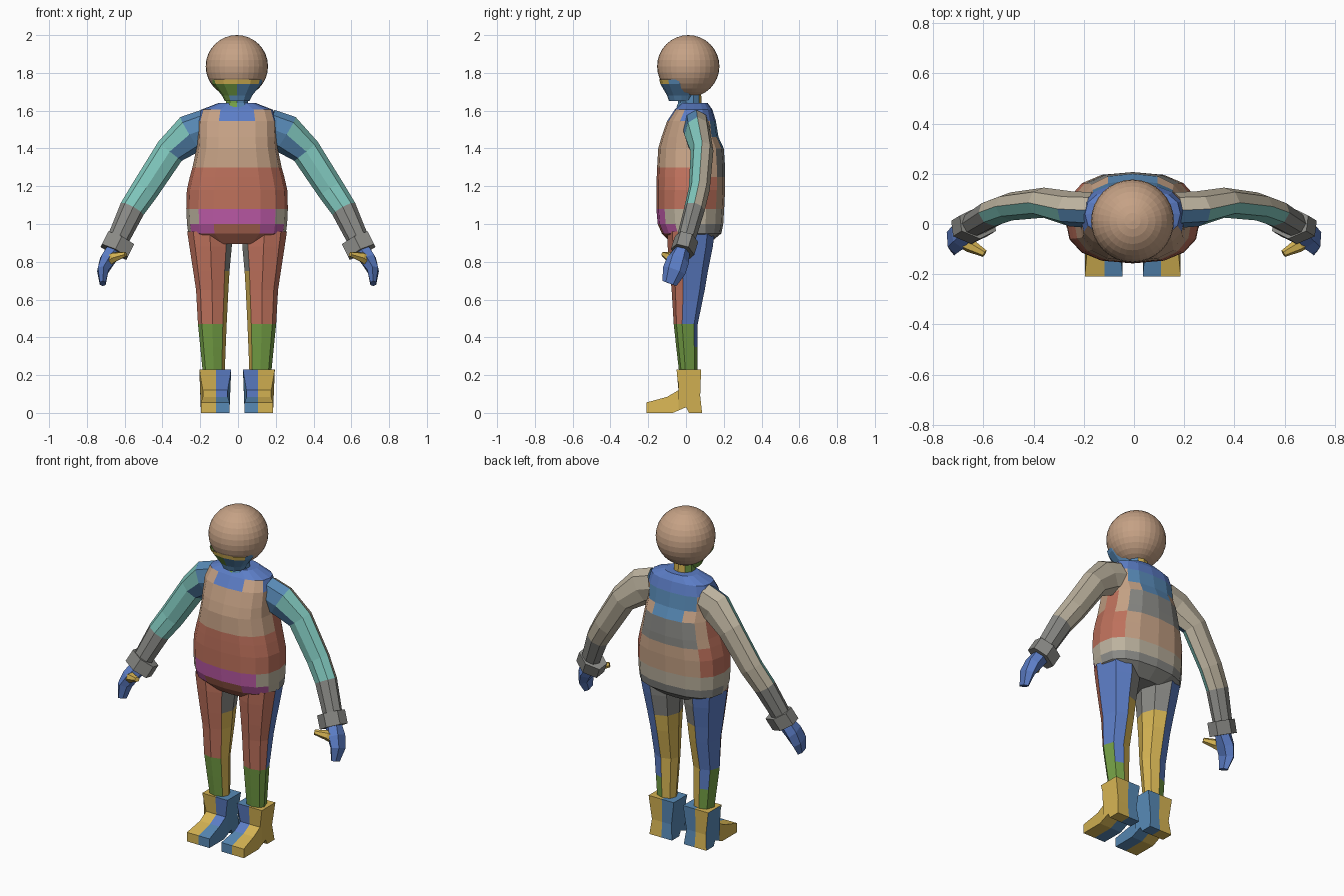
import bpy, bmesh, math
from mathutils import Vector, Matrix

if "Cube" in bpy.data.objects:
    bpy.data.objects.remove(bpy.data.objects["Cube"])

# ---------- colours ----------
SRGB = {"tan": (196, 160, 132), "royal_blue": (92, 124, 196), "steel_blue": (88, 136, 180),
        "teal": (126, 196, 186), "beige": (186, 176, 156), "grey": (136, 136, 132),
        "terracotta": (188, 112, 92), "magenta": (190, 92, 168), "green": (114, 156, 70),
        "yellow": (212, 178, 84)}
for name, rgb in SRGB.items():
    m = bpy.data.materials.new(name)
    m.diffuse_color = tuple((v / 255) ** 2.2 for v in rgb) + (1,)
    m.use_nodes = True
    m.node_tree.nodes["Principled BSDF"].inputs["Base Color"].default_value = m.diffuse_color


def finish(name, bm, rule):
    """Colour faces with rule(centre, normal) and make the object."""
    bm.normal_update()
    used = []
    for f in bm.faces:
        c = rule(f.calc_center_median(), f.normal)
        if c not in used:
            used.append(c)
        f.material_index = used.index(c)
    me = bpy.data.meshes.new(name)
    bm.to_mesh(me)
    bm.free()
    for c in used:
        me.materials.append(bpy.data.materials[c])
    ob = bpy.data.objects.new(name, me)
    bpy.context.collection.objects.link(ob)
    return ob


def loft(name, rings, rule, caps=(True, True), cut_y=None):
    """Skin a row of rings; caps says which ends stay closed."""
    bm = bmesh.new()
    vs = [[bm.verts.new(p) for p in r] for r in rings]
    n = len(vs[0])
    for a, b in zip(vs, vs[1:]):
        for i in range(n):
            j = (i + 1) % n
            bm.faces.new((a[i], a[j], b[j], b[i]))
    ends = [bm.faces.new(vs[0]), bm.faces.new(vs[-1])]
    bmesh.ops.recalc_face_normals(bm, faces=bm.faces)
    hidden = [f for f, keep in zip(ends, caps) if not keep]
    bmesh.ops.delete(bm, geom=hidden, context='FACES_ONLY')
    if cut_y is not None:
        bmesh.ops.bisect_plane(bm, geom=bm.verts[:] + bm.edges[:] + bm.faces[:],
                               plane_co=(0, cut_y, 0), plane_no=(0, 1, 0))
    return finish(name, bm, rule)


def flat_ring(cx, z, rx, yf, yb, n=8, power=1.0, off=0.0, lean=0.0):
    """Horizontal ring, front at yf and back at yb; lean moves the sides forward."""
    cy, ry, pts = (yf + yb) / 2, (yb - yf) / 2, []
    for i in range(n):
        a = 2 * math.pi * (i + off) / n
        c, s = math.cos(a), math.sin(a)
        pts.append((cx + rx * math.copysign(abs(c) ** power, c),
                    cy + ry * math.copysign(abs(s) ** power, s) - lean * max(c, 0) ** 6, z))
    return pts


def limb_rings(path, s, n=6, off=0.5):
    """Rings across a path of (x, y, z, in-plane radius, depth radius)."""
    P = [Vector(p[:3]) for p in path]
    out = []
    for i, p in enumerate(path):
        t = (P[min(i + 1, len(P) - 1)] - P[max(i - 1, 0)]).normalized()
        u = Vector((-t.z, 0, t.x)).normalized()      # outward and up
        w = t.cross(u)
        ring = []
        for k in range(n):
            a = 2 * math.pi * (k + off) / n
            q = P[i] + u * math.cos(a) * p[3] + w * math.sin(a) * p[4]
            ring.append((q.x * s, q.y, q.z))
        out.append(ring)
    return out


X0 = -0.005   # the body sits slightly off the centre line

# ---------- head ----------
bm = bmesh.new()
bmesh.ops.create_uvsphere(bm, u_segments=32, v_segments=16, radius=0.165,
                          matrix=Matrix.Translation((-0.006, 0.012, 1.835)))
finish("head", bm, lambda c, n: "tan")

# ---------- jaw and neck ----------
def jaw_rule(c, n):
    if c.z > 1.742 and n.y < -0.6:
        return "yellow"
    return "green" if c.x < X0 - 0.02 else "steel_blue"

loft("jaw", [flat_ring(X0, z, rx, yf, yb, 12, 0.9) for z, rx, yf, yb in (
    (1.65, 0.065, -0.09, 0.04), (1.68, 0.08, -0.10, 0.05),
    (1.742, 0.13, -0.136, 0.06), (1.765, 0.137, -0.142, 0.07))], jaw_rule, (True, False))

def neck_rule(c, n):
    if c.y > 0.06:
        return "yellow"
    return "green" if c.x < X0 - 0.01 else "steel_blue"

loft("neck", [flat_ring(X0, z, r, 0.02 - r, 0.02 + r, 10, 1, 0.5)
              for z, r in ((1.62, 0.07), (1.64, 0.062), (1.70, 0.06))], neck_rule, (False, False))

# ---------- jacket ----------
def jacket_rule(c, n):
    x, z = abs(c.x - X0), c.z
    if z < 0.905 and n.z < -0.9:
        return "grey"
    if n.y < 0.05:                                   # front and sides
        if z > 1.60 or (z > 1.55 and (x < 0.09 or c.y > 0)):
            return "royal_blue"                      # pointed collar
        if z > 1.30:
            return "tan"
        if z > 1.08:
            return "terracotta"
        if x > 0.225:
            return "beige"
        if z > 1.0 or (z > 0.95 and x > 0.15):       # belt, lower at the sides
            return "magenta"
        return "terracotta"
    if z > 1.535:                                    # back
        return "royal_blue"
    if z > 1.45:
        return "steel_blue" if x < 0.13 else "tan"
    if x > 0.21 and 1.08 < z < 1.36:
        return "terracotta"
    if z > 1.40:
        return "steel_blue" if x < 0.08 else "tan"
    if z > 1.25:
        return "grey" if x < 0.18 else "tan"
    if z > 1.08:
        return "tan"
    return "beige" if z > 1.0 else "grey"

loft("jacket", [flat_ring(X0, z, rx, yf, yb, 16, 0.8) for z, rx, yf, yb in (
    (0.895, 0.17, -0.075, 0.12), (0.95, 0.258, -0.128, 0.187), (1.0, 0.265, -0.15, 0.197),
    (1.08, 0.269, -0.157, 0.202), (1.18, 0.266, -0.157, 0.207), (1.25, 0.25, -0.155, 0.207),
    (1.30, 0.236, -0.153, 0.207), (1.40, 0.215, -0.147, 0.2), (1.46, 0.211, -0.13, 0.172),
    (1.545, 0.208, -0.10, 0.158), (1.605, 0.19, -0.06, 0.14), (1.64, 0.10, -0.025, 0.115))],
     jacket_rule)

# ---------- paired parts ----------
BOOT = [(-0.21, 0), (-0.21, 0.055), (-0.10, 0.085), (-0.04, 0.12), (-0.05, 0.23),
        (0.08, 0.23), (0.075, 0.09), (0.085, 0), (0.015, 0), (0.0, 0.03), (-0.07, 0)]

for s, side in ((-1, "right"), (1, "left")):

    # sleeves: teal in front and beneath, beige behind and on top
    def arm_rule(c, n):
        if c.z < 1.08:
            return "grey"
        if abs(c.x) < 0.21 and n.z > 0.3:
            return "royal_blue"
        front = n.y < 0.0 or (n.x * s < 0 and n.z < 0 and n.y < 0.3)
        if not front:
            return "beige"
        return "steel_blue" if abs(c.x) < 0.3 else "teal"

    loft("sleeve_" + side, limb_rings((
        (0.16, 0.055, 1.51, 0.10, 0.072), (0.25, 0.06, 1.478, 0.104, 0.07),
        (0.36, 0.085, 1.385, 0.08, 0.06), (0.49, 0.07, 1.185, 0.074, 0.056),
        (0.56, 0.045, 1.08, 0.068, 0.055), (0.635, 0.0, 0.92, 0.058, 0.05)), s, 8, 0),
        arm_rule, (False, False))

    loft("cuff_" + side, limb_rings((
        (0.622, 0.003, 0.92, 0.088, 0.064), (0.656, -0.018, 0.852, 0.088, 0.064)), s),
        lambda c, n: "grey")

    loft("hand_" + side, limb_rings((
        (0.652, -0.018, 0.865, 0.05, 0.04), (0.69, -0.042, 0.81, 0.046, 0.06),
        (0.715, -0.062, 0.755, 0.034, 0.062), (0.716, -0.088, 0.685, 0.018, 0.04)), s),
        lambda c, n: "royal_blue", (False, True))

    loft("thumb_" + side, limb_rings((
        (0.70, -0.055, 0.795, 0.03, 0.032), (0.655, -0.085, 0.825, 0.028, 0.028),
        (0.595, -0.118, 0.84, 0.014, 0.015)), s), lambda c, n: "yellow", (False, True))

    # trousers: colour by which way each strip faces
    def leg_rule(c, n):
        out = n.x * s
        if n.y > -0.15 and out > 0.0:
            return "green" if c.z < 0.47 and (out > n.y or c.z < 0.35) else "royal_blue"
        if out < 0 and (n.y > 0 or -out > -n.y):
            return "grey" if c.z > 0.75 else "yellow"
        return "terracotta" if c.z > 0.47 else "green"

    def leg_ring(z, xi, xo, yf, yb):
        pts = flat_ring(0, z, (xo - xi) / 2, yf, yb, 8, 0.9, 0, 0.15 * (yb - yf))
        return [(X0 + s * (x + (xi + xo) / 2), y, z) for x, y, z in pts]

    loft("trouser_leg_" + side, [leg_ring(*r) for r in (
        (0.22, 0.065, 0.182, -0.037, 0.06), (0.35, 0.06, 0.195, -0.052, 0.061),
        (0.47, 0.055, 0.207, -0.065, 0.062), (0.65, 0.046, 0.217, -0.076, 0.099),
        (0.75, 0.04, 0.232, -0.086, 0.116), (0.88, 0.028, 0.252, -0.097, 0.142),
        (0.96, 0.028, 0.264, -0.10, 0.152))], leg_rule, (False, False))

    # boots: outer and inner halves extruded from one side profile
    def boot_half(name, x1, x2, rule, caps):
        rings = []
        for x in (x1, x2):
            ring = []
            for y, z in BOOT:
                flare = 0.009 if z > 0.2 else -0.01 if z > 0.08 else 0
                edge = x if x == 0.112 else x + (flare if x > 0.112 else -flare)
                ring.append((X0 + s * edge, y, z))
            rings.append(ring)
        loft(name, rings, rule, caps, -0.04)

    boot_half("boot_outer_" + side, 0.112, 0.191,
              lambda c, n: "steel_blue" if n.x < -0.8 and c.y > -0.04 else "yellow", (False, True))
    boot_half("boot_inner_" + side, 0.04, 0.112,
              lambda c, n: "royal_blue" if n.y < -0.5 and c.z > 0.08 else "steel_blue", (True, False))
